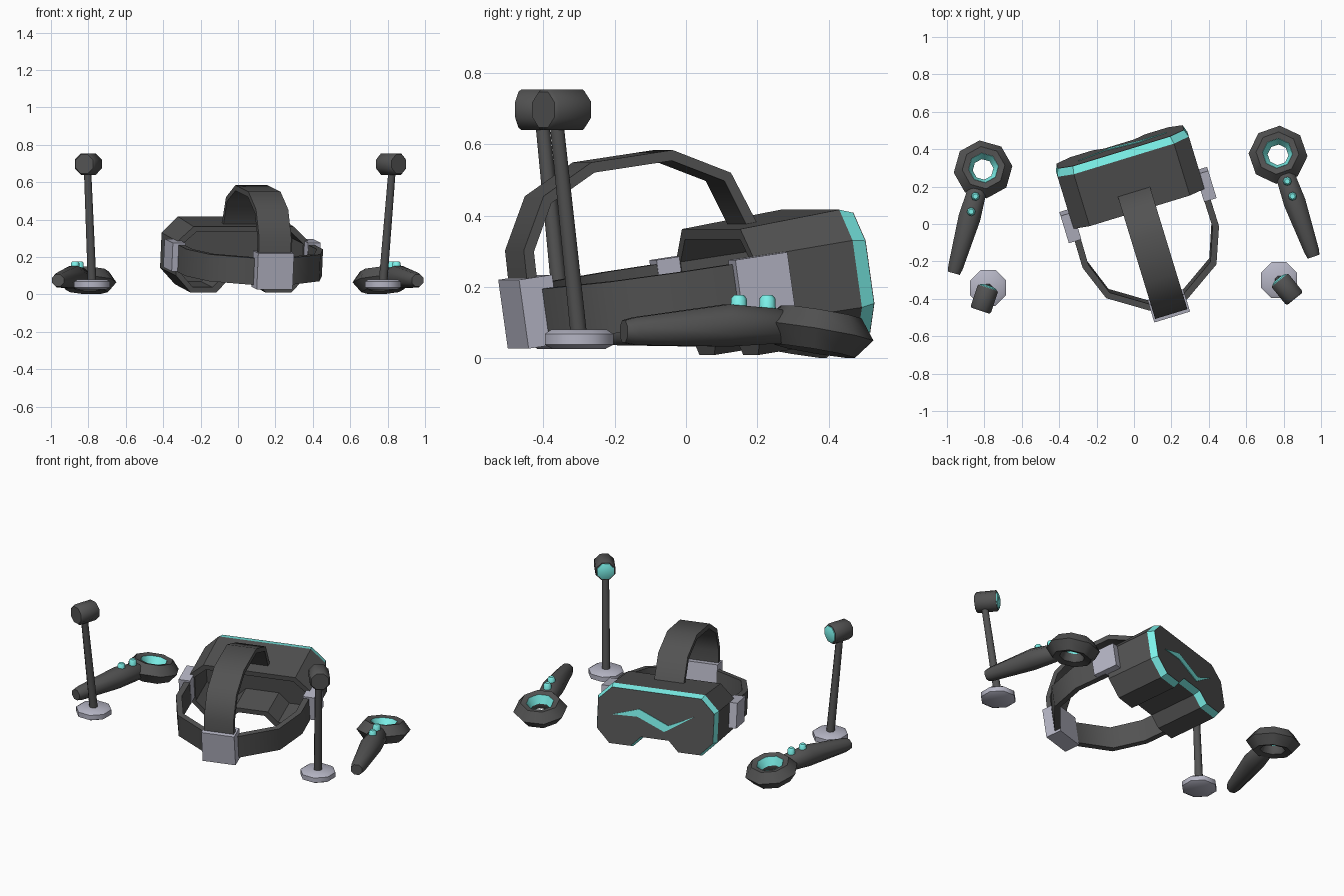
import bpy, bmesh
from math import radians, sin, cos, pi
from mathutils import Matrix, Vector

if "Cube" in bpy.data.objects:
    bpy.data.objects.remove(bpy.data.objects["Cube"])


def material(name, color):
    m = bpy.data.materials.new(name)
    m.diffuse_color = (*color, 1)
    m.use_nodes = True
    m.node_tree.nodes["Principled BSDF"].inputs["Base Color"].default_value = m.diffuse_color
    return m


dark = material("dark_grey", (.085, .085, .085))
light = material("light_grey", (.46, .46, .55))
cyan = material("cyan", (.2, .88, .82))


def loft(name, rings, matrix=Matrix(), caps=(True, True), loop=False, mat=dark, smooth=50):
    """Skin a list of equal-length point rings, edges above the smooth angle stay sharp."""
    bm = bmesh.new()
    vs = [[bm.verts.new(p) for p in r] for r in rings]
    n = len(rings[0])
    pairs = list(zip(vs, vs[1:])) + ([(vs[-1], vs[0])] if loop else [])
    for a, b in pairs:
        for i in range(n):
            j = (i + 1) % n
            bm.faces.new((a[i], a[j], b[j], b[i]))
    if caps[0] and not loop:
        bm.faces.new(vs[0][::-1])
    if caps[1] and not loop:
        bm.faces.new(vs[-1])
    bmesh.ops.recalc_face_normals(bm, faces=bm.faces)
    me = bpy.data.meshes.new(name)
    bm.to_mesh(me)
    bm.free()
    me.materials.append(mat)
    me.shade_smooth()
    me.set_sharp_from_angle(angle=radians(smooth))
    ob = bpy.data.objects.new(name, me)
    ob.matrix_world = matrix
    bpy.context.collection.objects.link(ob)
    return ob


def circle_z(x, y, z, r, n=8):
    return [(x + r * cos((i + .5) * 2 * pi / n), y + r * sin((i + .5) * 2 * pi / n), z) for i in range(n)]


def oval_y(y, z, rx, rz, n=8):
    return [(rx * cos((i + .5) * 2 * pi / n), y, z + rz * sin((i + .5) * 2 * pi / n)) for i in range(n)]


def box(name, x, y, z, matrix):
    return loft(name, [[(x[0], y[0], h), (x[1], y[0], h), (x[1], y[1], h), (x[0], y[1], h)] for h in z],
                matrix, mat=light)


def ribbon(name, path, thick, to3d, matrix):
    """Sweep a flat band along a 2D path; to3d(point, side) gives the 3D position."""
    pts = [Vector(p) for p in path]
    rings = []
    for i, p in enumerate(pts):
        t = (pts[min(i + 1, len(pts) - 1)] - pts[max(i - 1, 0)]).normalized()
        off = Vector((-t.y, t.x)) * thick / 2
        rings.append([to3d(p + off, 0), to3d(p - off, 0), to3d(p - off, 1), to3d(p + off, 1)])
    return loft(name, rings, matrix)


def mirrored(half):
    return half + [(-x, z) for x, z in reversed(half)]


def section(half, y):
    return [(x, y, z) for x, z in mirrored(half)]


# Headset: turned 17 degrees and tipped up at the visor
H = Matrix.Rotation(radians(17), 4, 'Z') @ Matrix.Rotation(radians(8.3), 4, 'X') @ Matrix.Translation((.05, 0, 0))
back = [(.28, .35), (.367, .27), (.367, .085), (.28, -.007), (.14, -.007), (.08, .055)]
outer = [(.28, .362), (.367, .275), (.367, .085), (.28, -.004), (.14, -.004), (.08, .058)]
front = [(.272, .348), (.353, .268), (.353, .09), (.274, .008), (.146, .008), (.085, .07)]
inner = [(.265, .32), (.337, .257), (.337, .095), (.27, .023), (.16, .023), (.1, .085)]

# Hollow visor body, coloured rim, front panel and zigzag accent
loft("visor_body", [section(inner, .32), section(inner, .11), section(back, .11), section(outer, .405)],
     H, caps=(True, False), smooth=35)
loft("visor_rim", [section(outer, .405), section(front, .445)], H, caps=(False, False), mat=cyan, smooth=35)
loft("visor_panel", [section(front, .41), section(front, .447)], H, smooth=35)
zigzag = [(.26, .185), (.1, .237), (-.08, .16), (-.235, .235), (-.056, .12), (.11, .19)]
loft("visor_accent", [[(x, y, z) for x, z in zigzag] for y in (.444, .451)], H, mat=cyan, smooth=20)

# Head straps
band = mirrored([(.362, .1), (.364, -.105), (.295, -.29), (.1, -.418)])
ribbon("side_strap", band, .035, lambda p, s: (p.x, p.y, (.115, .26)[s]), H)
arch = [(-.46, .2), (-.455, .37), (-.38, .505), (-.235, .575), (0, .575), (.152, .492), (.205, .345)]
ribbon("top_strap", arch, .03, lambda p, s: ((-.09, .09)[s], p.x, p.y), H)

# Strap brackets
for side, x in (("left", (-.413, -.343)), ("right", (.343, .413))):
    box(side + "_bracket", x, (.043, .197), (.118, .272), H)
box("back_bracket", (-.1, .1), (-.498, -.4), (.1, .295), H)

# Hand controllers
ring_dark = [(.115, .056), (.158, 0), (.115, -.056), (.075, -.045), (.057, 0), (.08, .048)]
ring_glow = [(.08, .049), (.056, .0), (.06, .0), (.084, .047)]
handle = [(.085, .085, .03, .03), (.115, .09, .055, .052), (.27, .092, .064, .064),
          (.545, .076, .043, .042), (.577, .075, .036, .034)]
for side, x, y, ang in (("left", -.807, .292, -15.7), ("right", .77, .37, 19.3)):
    C = Matrix.Translation((x, y, 0)) @ Matrix.Rotation(radians(ang), 4, 'Z')
    T = C @ Matrix.Translation((0, 0, .075)) @ Matrix.Rotation(radians(-10), 4, 'X')
    loft(side + "_controller_ring", [circle_z(0, 0, z, r) for r, z in ring_dark], T, loop=True)
    loft(side + "_controller_ring_glow", [circle_z(0, 0, z, r) for r, z in ring_glow], T, loop=True, mat=cyan)
    loft(side + "_controller_handle", [oval_y(-d, z, rx, rz) for d, z, rx, rz in handle], C)
    for i, d in enumerate((.15, .235)):
        loft(f"{side}_controller_button_{i + 1}",
             [circle_z(0, -d, z, r) for z, r in ((.13, .024), (.168, .022), (.177, .014))], C, mat=cyan)

# Tracking stands: base, leaning pole, head with lens
for side, base, top, head, ang in (
        ("left", (-.78, -.342), (-.805, -.405), (-.8, -.4, .697), -18.5),
        ("right", (.775, -.3), (.825, -.365), (.818, -.348, .697), 39)):
    loft(side + "_stand_base",
         [circle_z(*base, z, r) for z, r in ((.026, .08), (.038, .104), (.068, .104), (.08, .085))], mat=light)
    loft(side + "_stand_pole", [circle_z(*base, .06, .025), circle_z(*top, .68, .021)])
    S = Matrix.Translation(head) @ Matrix.Rotation(radians(ang), 4, 'Z')
    loft(side + "_stand_head",
         [oval_y(y, 0, r, r) for y, r in ((-.067, .054), (-.057, .062), (.055, .062), (.062, .058))], S)
    loft(side + "_stand_lens", [oval_y(y, 0, r, r) for y, r in ((.055, .053), (.066, .052), (.074, .03))], S, mat=cyan)
